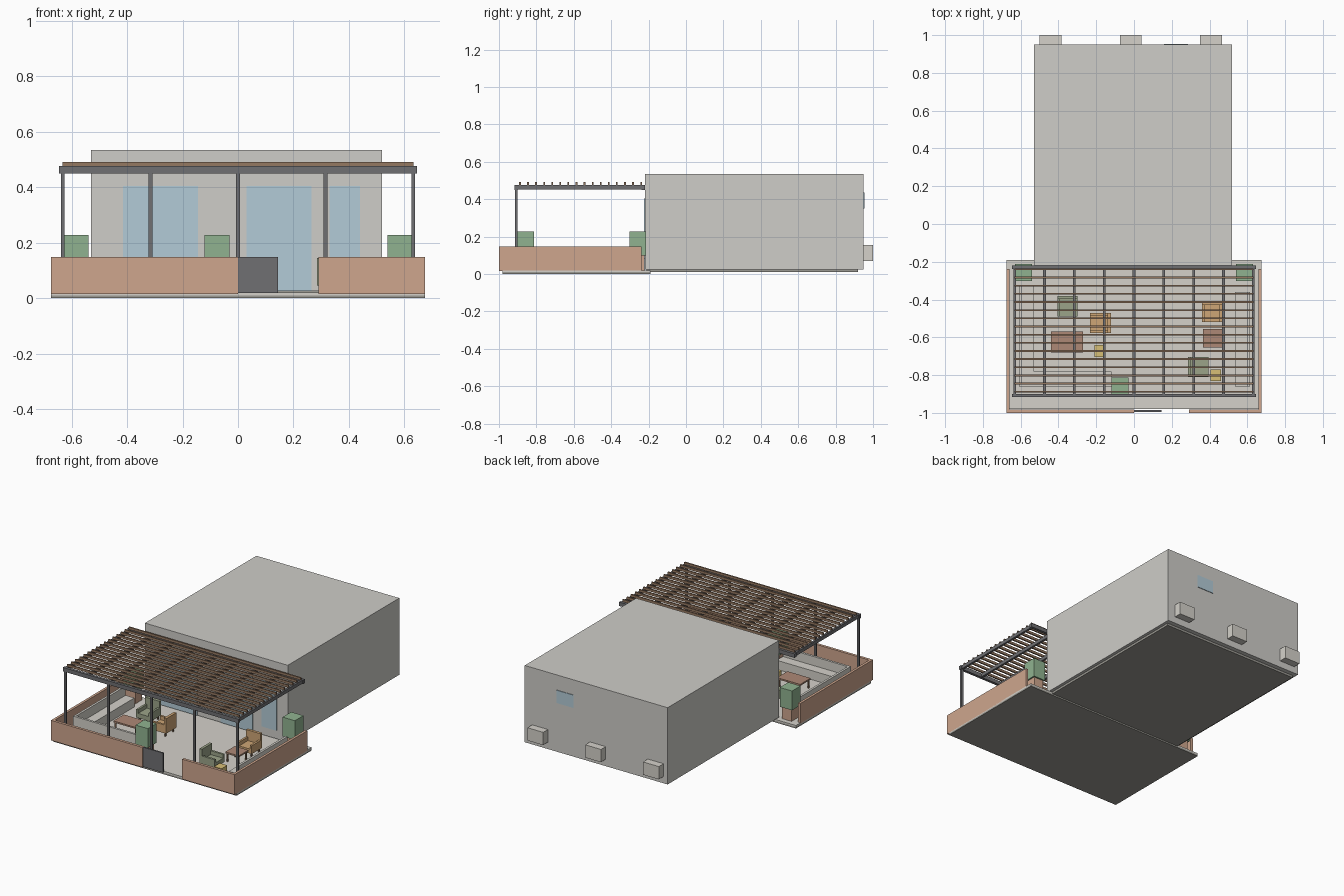
import bpy, math
from mathutils import Vector

if "Cube" in bpy.data.objects:
    bpy.data.objects.remove(bpy.data.objects["Cube"])

MATS = {}
COLORS = {
    "brick": (0.62, 0.38, 0.27, 1), "metal": (0.16, 0.16, 0.17, 1), "wood": (0.30, 0.19, 0.12, 1),
    "glass": (0.45, 0.60, 0.68, 1), "leaf": (0.28, 0.45, 0.28, 1), "olive": (0.33, 0.37, 0.25, 1),
    "orange": (0.62, 0.38, 0.18, 1), "tabletop": (0.42, 0.25, 0.18, 1), "yellow": (0.68, 0.52, 0.18, 1),
    "wall": (0.62, 0.61, 0.58, 1), "stone": (0.66, 0.64, 0.59, 1), "dark": (0.33, 0.32, 0.29, 1),
}


def mat(key):
    if key not in MATS:
        MATS[key] = bpy.data.materials.new(key)
        MATS[key].diffuse_color = COLORS[key]
    return MATS[key]


def box(name, x, y, z, color):
    """Axis-aligned box from (min, max) ranges."""
    vs = [(a, b, c) for a in x for b in y for c in z]
    fs = [(0, 1, 3, 2), (4, 6, 7, 5), (0, 4, 5, 1), (2, 3, 7, 6), (0, 2, 6, 4), (1, 5, 7, 3)]
    me = bpy.data.meshes.new(name)
    me.from_pydata(vs, [], fs)
    me.materials.append(mat(color))
    ob = bpy.data.objects.new(name, me)
    bpy.context.collection.objects.link(ob)
    return ob


def mid(c, w):
    return (c - w / 2, c + w / 2)


F = 0.02  # terrace floor level

# House block and its plinth
box("house", (-0.53, 0.52), (-0.22, 0.95), (0.025, 0.535), "wall")
box("house_plinth", (-0.51, 0.50), (-0.21, 0.92), (0.01, 0.025), "dark")
for i, (x, z) in enumerate([((-0.415, -0.145), (0.025, 0.405)), ((0.03, 0.265), (0.025, 0.405)),
                            ((0.33, 0.44), (0.08, 0.405))]):
    box(f"front_glass_{i}", x, (-0.224, -0.215), z, "glass")
box("back_window", (0.16, 0.285), (0.945, 0.954), (0.35, 0.435), "glass")
for i, x in enumerate((-0.4425, -0.0175, 0.4075)):
    box(f"cooling_unit_{i}", mid(x, 0.115), (0.95, 1.0), (0.07, 0.155), "stone")

# Terrace slab and floor
box("terrace_slab", (-0.675, 0.675), (-0.98, -0.19), (0, 0.01), "dark")
box("terrace_floor", (-0.675, 0.675), (-0.98, -0.19), (0.01, F), "stone")

# Parapet and gate
H = (0.015, 0.148)
box("front_wall_left", (-0.675, 0), (-1.0, -0.982), H, "brick")
box("front_wall_right", (0.29, 0.675), (-1.0, -0.982), H, "brick")
box("side_wall_left", (-0.675, -0.658), (-0.982, -0.237), H, "brick")
box("side_wall_right", (0.658, 0.675), (-0.982, -0.237), H, "brick")
box("gate", (0, 0.145), (-0.996, -0.986), (0.018, 0.148), "metal")

# Pergola: posts, frame, rafters and slats
for i in range(5):
    box(f"post_{i}", mid(-0.632 + i * 0.316, 0.014), mid(-0.908, 0.014), (F, 0.452), "metal")
for name, y in (("front", -0.908), ("rear", -0.228)):
    box(f"{name}_beam", (-0.645, 0.645), mid(y, 0.018), (0.45, 0.476), "metal")
for i in range(9):
    box(f"rafter_{i}", mid(-0.632 + i * 0.158, 0.014), (-0.90, -0.235), (0.452, 0.475), "metal")
for i in range(16):
    box(f"slat_{i}", (-0.632, 0.632), mid(-0.888 + i * 0.0432, 0.009), (0.475, 0.491), "wood")

# Built-in benches with backs along the parapet
box("left_bench_seat", (-0.61, -0.53), (-0.86, -0.33), (F, 0.08), "stone")
box("front_bench_seat", (-0.53, -0.12), (-0.86, -0.78), (F, 0.08), "stone")
box("right_bench_seat", (0.535, 0.615), (-0.86, -0.36), (F, 0.08), "stone")
box("left_bench_back", (-0.61, -0.595), (-0.86, -0.33), (0.08, 0.14), "stone")
box("front_bench_back", (-0.595, -0.12), (-0.86, -0.845), (0.08, 0.14), "stone")
box("right_bench_back", (0.60, 0.615), (-0.86, -0.36), (0.08, 0.14), "stone")

# Planters
for i, (x, y) in enumerate([(-0.585, -0.258), (0.585, -0.258), (-0.075, -0.858)]):
    box(f"planter_pot_{i}", mid(x, 0.07), mid(y, 0.07), (F, 0.10), "brick")
    box(f"planter_bush_{i}", mid(x, 0.09), mid(y, 0.09), (0.10, 0.228), "leaf")


def legs(name, cx, cy, w, d, top):
    for i in range(4):
        sx, sy = (-1, 1)[i % 2], (-1, 1)[i // 2]
        box(f"{name}_leg_{i}", mid(cx + sx * (w / 2 - 0.01), 0.008),
            mid(cy + sy * (d / 2 - 0.01), 0.008), (F, top), "wood")


def chair(name, cx, cy, color, turn):
    """Armchair with its back toward +y before turning by turn degrees."""
    parts = [("seat", (-0.053, 0.053), (-0.055, 0.055), (0.045, 0.075)),
             ("back", (-0.053, 0.053), (0.037, 0.055), (0.075, 0.145)),
             ("arm_left", (-0.053, -0.039), (-0.055, 0.037), (0.075, 0.10)),
             ("arm_right", (0.039, 0.053), (-0.055, 0.037), (0.075, 0.10))]
    for part, x, y, z in parts:
        ob = box(f"{name}_{part}", x, y, z, color)
        ob.location = Vector((cx, cy, 0))
        ob.rotation_euler.z = math.radians(turn)
    legs(name, cx, cy, 0.10, 0.10, 0.045)


def table(name, cx, cy, w, d):
    box(f"{name}_top", mid(cx, w), mid(cy, d), (0.075, 0.085), "tabletop")
    legs(name, cx, cy, w, d, 0.075)


# Furniture
chair("olive_chair_rear", -0.352, -0.435, "olive", 0)
chair("orange_chair_left", -0.178, -0.525, "orange", -90)
chair("orange_chair_right", 0.412, -0.465, "orange", 0)
chair("olive_chair_front", 0.34, -0.758, "olive", 90)
table("long_table", -0.355, -0.625, 0.17, 0.11)
table("small_table", 0.415, -0.605, 0.10, 0.10)
box("pouf_left", (-0.21, -0.15), (-0.705, -0.64), (F, 0.065), "yellow")
box("pouf_right", (0.405, 0.46), (-0.83, -0.77), (F, 0.065), "yellow")

for m in bpy.data.materials:
    if m.users and not m.is_grease_pencil:
        m.use_nodes = True
        m.node_tree.nodes["Principled BSDF"].inputs["Base Color"].default_value = m.diffuse_color
